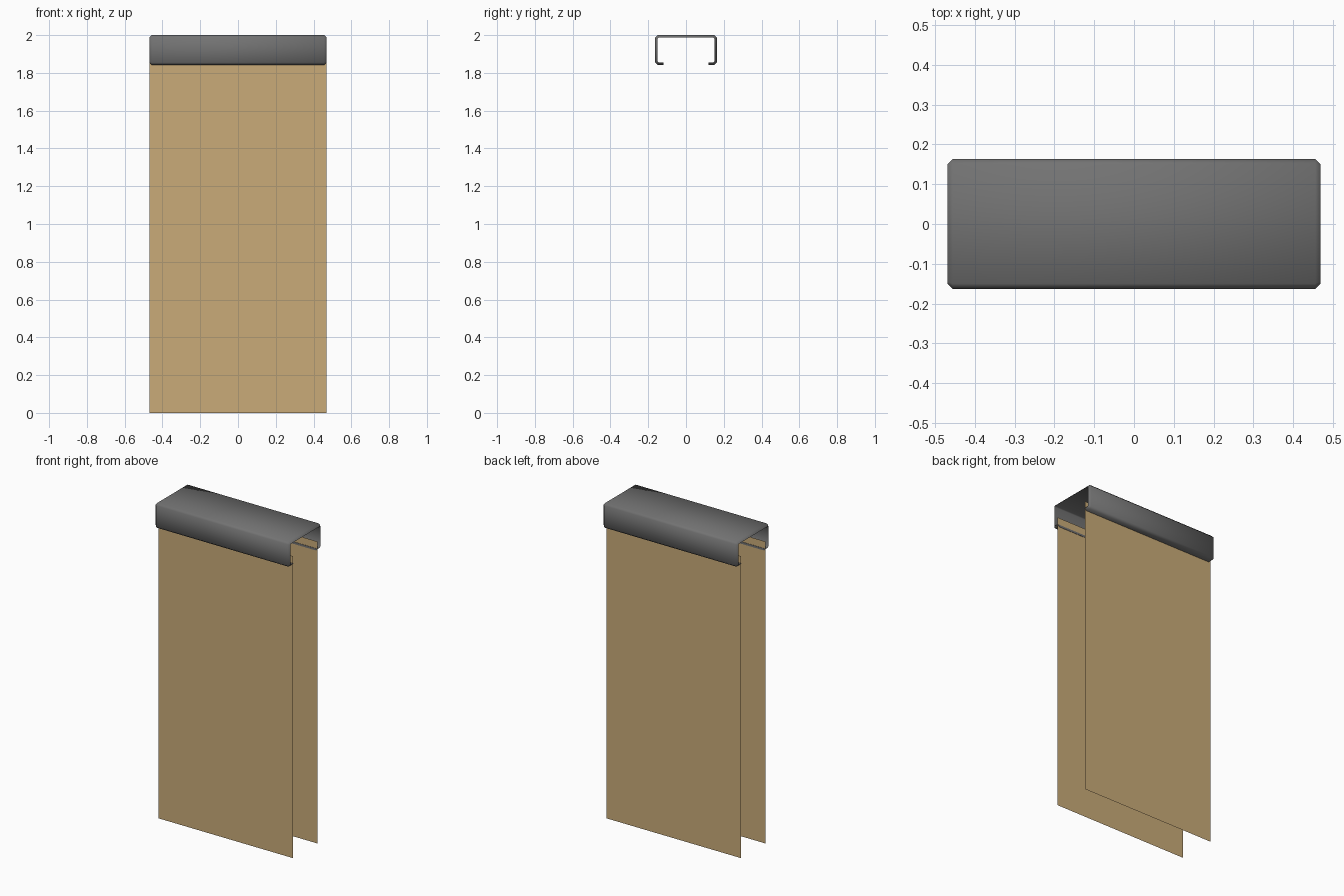
import bpy
import bmesh
import math

cube = bpy.data.objects.get("Cube")
if cube:
    bpy.data.objects.remove(cube, do_unlink=True)

HALF_X, HALF_Y = 0.469, 0.163     # half length and half depth of the channel
TOP, BOTTOM = 2.0, 1.842          # channel heights
WALL, CHAMFER = 0.013, 0.013
LIP_TIP = 0.119                   # inner edge of each folded lip
PANEL_Y, PANEL_TOP = 0.121, 1.9


def make_material(name, rgb):
    mat = bpy.data.materials.new(name)
    mat.use_nodes = True
    colour = (*rgb, 1.0)
    mat.diffuse_color = colour
    bsdf = mat.node_tree.nodes["Principled BSDF"]
    bsdf.inputs["Base Color"].default_value = colour
    bsdf.inputs["Roughness"].default_value = 0.6
    return mat


def add_object(name, bm, mat):
    mesh = bpy.data.meshes.new(name)
    bm.to_mesh(mesh)
    bm.free()
    obj = bpy.data.objects.new(name, mesh)
    bpy.context.collection.objects.link(obj)
    mesh.materials.append(mat)
    return obj


def channel_profile(inset, c):
    """C-shaped (y, z) path from one lip tip over the top to the other."""
    y, lo, hi = HALF_Y - inset, BOTTOM + inset, TOP - inset
    half = [(LIP_TIP, lo), (y - c, lo), (y, lo + c), (y, hi - c), (y - c, hi)]
    return half + [(-py, pz) for py, pz in reversed(half)]


grey = make_material("dark grey metal", (0.17, 0.17, 0.17))
tan = make_material("tan board", (0.59, 0.41, 0.19))

# Folded metal channel, with its outer skin set back at the ends
bm = bmesh.new()
outer, inner = channel_profile(0, CHAMFER), channel_profile(WALL, CHAMFER * 0.4)
setback = HALF_X - CHAMFER
rings = []
for path, x in ((outer, -setback), (outer, setback), (inner, HALF_X), (inner, -HALF_X)):
    rings.append([bm.verts.new((x, y, z)) for y, z in path])
for a, b in zip(rings, rings[1:] + rings[:1]):
    for i in range(len(a) - 1):
        bm.faces.new((a[i], a[i + 1], b[i + 1], b[i]))
for end in (0, -1):
    bm.faces.new([ring[end] for ring in rings])
bmesh.ops.recalc_face_normals(bm, faces=bm.faces[:])
channel = add_object("top_channel", bm, grey)
bpy.ops.object.select_all(action="DESELECT")
channel.select_set(True)
bpy.context.view_layer.objects.active = channel
bpy.ops.object.shade_smooth_by_angle(angle=math.radians(50))

# Thin hanging panels, tucked inside the lips
for name, side in (("front_panel", -1), ("back_panel", 1)):
    bm = bmesh.new()
    y = side * PANEL_Y
    corners = [(-HALF_X, y, 0), (HALF_X, y, 0),
               (HALF_X, y, PANEL_TOP), (-HALF_X, y, PANEL_TOP)]
    if side > 0:
        corners.reverse()
    bm.faces.new([bm.verts.new(p) for p in corners])
    add_object(name, bm, tan)
